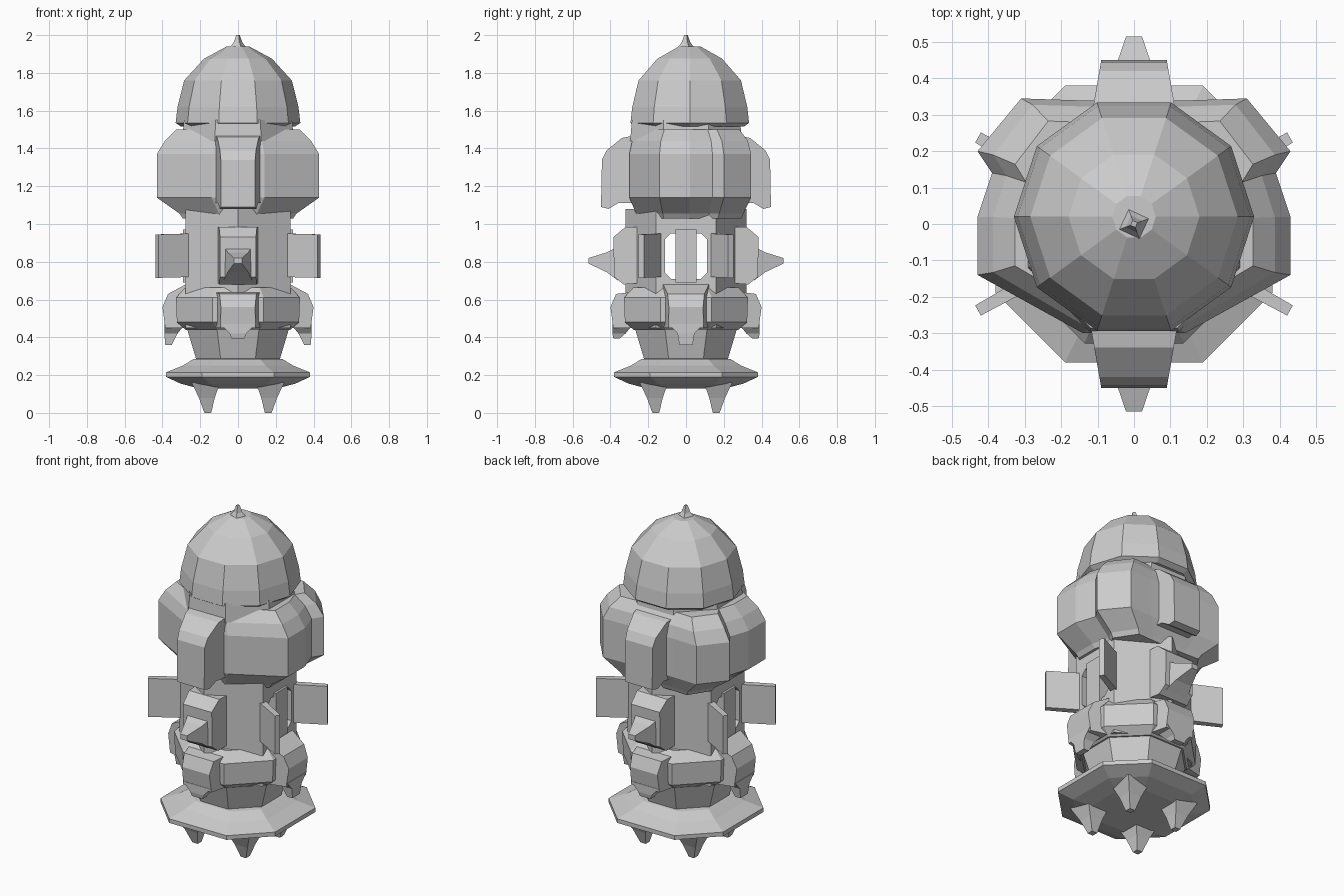
import bpy, bmesh, math

if "Cube" in bpy.data.objects:
    bpy.data.objects.remove(bpy.data.objects["Cube"])

grey = bpy.data.materials.new("weathered_grey")
grey.diffuse_color = (0.6, 0.6, 0.6, 1)
grey.use_nodes = True
grey.node_tree.nodes["Principled BSDF"].inputs["Base Color"].default_value = grey.diffuse_color


def finish(name, bm):
    bmesh.ops.recalc_face_normals(bm, faces=bm.faces)
    mesh = bpy.data.meshes.new(name)
    bm.to_mesh(mesh)
    bm.free()
    obj = bpy.data.objects.new(name, mesh)
    mesh.materials.append(grey)
    bpy.context.collection.objects.link(obj)
    return obj


def loft(name, rings):
    """Skin between matching closed rings of 3D points, capped at both ends."""
    bm = bmesh.new()
    loops = [[bm.verts.new(p) for p in ring] for ring in rings]
    n = len(loops[0])
    for a, b in zip(loops, loops[1:]):
        for i in range(n):
            j = (i + 1) % n
            bm.faces.new((a[i], a[j], b[j], b[i]))
    bm.faces.new(loops[0])
    bm.faces.new(loops[-1])
    return finish(name, bm)


def lathe(name, profile, sides, turn=0.0, cy=0.0):
    """Low-poly turned part from (radius, z) pairs."""
    rings = []
    for r, z in profile:
        angles = [math.radians(turn) + math.tau * i / sides for i in range(sides)]
        rings.append([(r * math.cos(a), cy + r * math.sin(a), z) for a in angles])
    return loft(name, rings)


def radial(name, profile, w_in, w_out, angle):
    """Part reaching outward: (radius, z) side profile, tapering in half width."""
    lo = min(r for r, z in profile)
    hi = max(r for r, z in profile)
    a = math.radians(angle)
    rings = []
    for s in (-1, 1):
        ring = []
        for r, z in profile:
            w = s * (w_in + (w_out - w_in) * (r - lo) / (hi - lo))
            ring.append((r * math.cos(a) - w * math.sin(a),
                         r * math.sin(a) + w * math.cos(a), z))
        rings.append(ring)
    return loft(name, rings)


# Base plate (octagon with longer sides along the axes) and flared column foot
octagon = [(0.38, 0.19), (0.19, 0.38), (-0.19, 0.38), (-0.38, 0.19),
           (-0.38, -0.19), (-0.19, -0.38), (0.19, -0.38), (0.38, -0.19)]
loft("base_plate", [[(x * s, y * s, z) for x, y in octagon] for s, z in
                    ((0.55, 0.13), (0.8, 0.155), (1, 0.19), (1, 0.215),
                     (0.77, 0.25), (0.62, 0.285), (0.52, 0.29))])
lathe("column_foot", [(0.235, 0.27), (0.3, 0.47)], 8, 22.5)

# Four pointed feet
for sx in (-1, 1):
    for sy in (-1, 1):
        rings = []
        for c, w, z in ((0.17, 0.075, 0.16), (0.165, 0.042, 0.08), (0.16, 0.018, 0.0)):
            rings.append([(sx * c + w * i, sy * c + w * j, z)
                          for i, j in ((-1, -1), (1, -1), (1, 1), (-1, 1))])
        loft("foot", rings)

# Hexagonal column with a slot through both sides
column = lathe("column", [(0.32, 0.45), (0.32, 1.08)], 6, 30)
cutter = loft("window_cutter", [[(x, y, z) for y, z in
              ((-0.11, 0.74), (-0.08, 0.71), (0.08, 0.71), (0.11, 0.74),
               (0.11, 0.92), (0.08, 0.95), (-0.08, 0.95), (-0.11, 0.92))]
              for x in (-0.6, 0.6)])
cutter.hide_render = True
cutter.hide_viewport = True
cut = column.modifiers.new("windows", 'BOOLEAN')
cut.operation = 'DIFFERENCE'
cut.solver = 'EXACT'
cut.object = cutter
for angle in (0, 180):
    radial("window_bar", [(0.22, 0.69), (0.29, 0.69), (0.29, 0.97), (0.22, 0.97)],
           0.055, 0.055, angle)

# Thin fins on the four side corners
for angle in (29, 151, 209, 331):
    radial("side_fin", [(0.27, 0.72), (0.49, 0.715), (0.49, 0.945), (0.27, 0.95)],
           0.02, 0.016, angle)

# Lower ring with lobes and hanging points
lathe("lower_ring", [(0.3, 0.44), (0.35, 0.48), (0.355, 0.61), (0.3, 0.665)], 8, 22.5)
for angle in (0, 90, 180, 270):
    side = angle % 180 == 0
    top = 0.7 if side else 0.645
    radial("lower_lobe", [(0.24, top), (0.37, 0.63), (0.4, 0.56), (0.385, 0.45),
                          (0.24, 0.45)], 0.13, 0.09, angle)
    tip = 0.36 if side else 0.395
    rings = []
    a = math.radians(angle)
    for r0, r1, w, z in ((0.28, 0.39, 0.09, 0.47), (0.32, 0.39, 0.045, 0.42),
                         (0.35, 0.385, 0.035, tip)):
        rings.append([(r * math.cos(a) - t * math.sin(a), r * math.sin(a) + t * math.cos(a), z)
                      for r, t in ((r0, -w), (r1, -w), (r1, w), (r0, w))])
    loft("hanging_point", rings)

# Boxes with snouts and upper nubs at front and back
for angle in (90, 270):
    radial("end_box", [(0.2, 0.69), (0.33, 0.68), (0.38, 0.72), (0.385, 0.93),
                       (0.32, 0.985), (0.2, 0.985)], 0.11, 0.095, angle)
    radial("snout", [(0.36, 0.7), (0.42, 0.745), (0.515, 0.79), (0.515, 0.82),
                     (0.42, 0.85), (0.36, 0.88)], 0.075, 0.022, angle)
    radial("upper_nub", [(0.22, 1.48), (0.34, 1.455), (0.42, 1.39), (0.445, 1.34),
                         (0.45, 1.09), (0.41, 1.08), (0.36, 1.11), (0.22, 1.11)],
           0.13, 0.09, angle)

# Upper ring: mirrored outline lofted through several heights
half = [(0.14, -0.3), (0.43, -0.14), (0.43, 0.02), (0.39, 0.14), (0.43, 0.2),
        (0.31, 0.345), (0.16, 0.34)]
outline = half + [(-x, y) for x, y in reversed(half)]
loft("upper_ring", [[(x * s, y * t, z) for x, y in outline] for s, t, z in
                    ((0.68, 0.85, 1.03), (0.72, 0.88, 1.055), (1, 1, 1.14),
                     (1, 1, 1.37), (0.9, 0.95, 1.44), (0.76, 0.82, 1.5))])

# Neck, dome and tip
lathe("neck", [(0.32, 1.44), (0.31, 1.55)], 8, 22.5)
lathe("dome", [(0.3, 1.515), (0.33, 1.535), (0.32, 1.62), (0.285, 1.76),
               (0.18, 1.875), (0.06, 1.94)], 10, 0, 0.02)
lathe("dome_tip", [(0.06, 1.92), (0.025, 1.96), (0.01, 2.0)], 4, 20)
